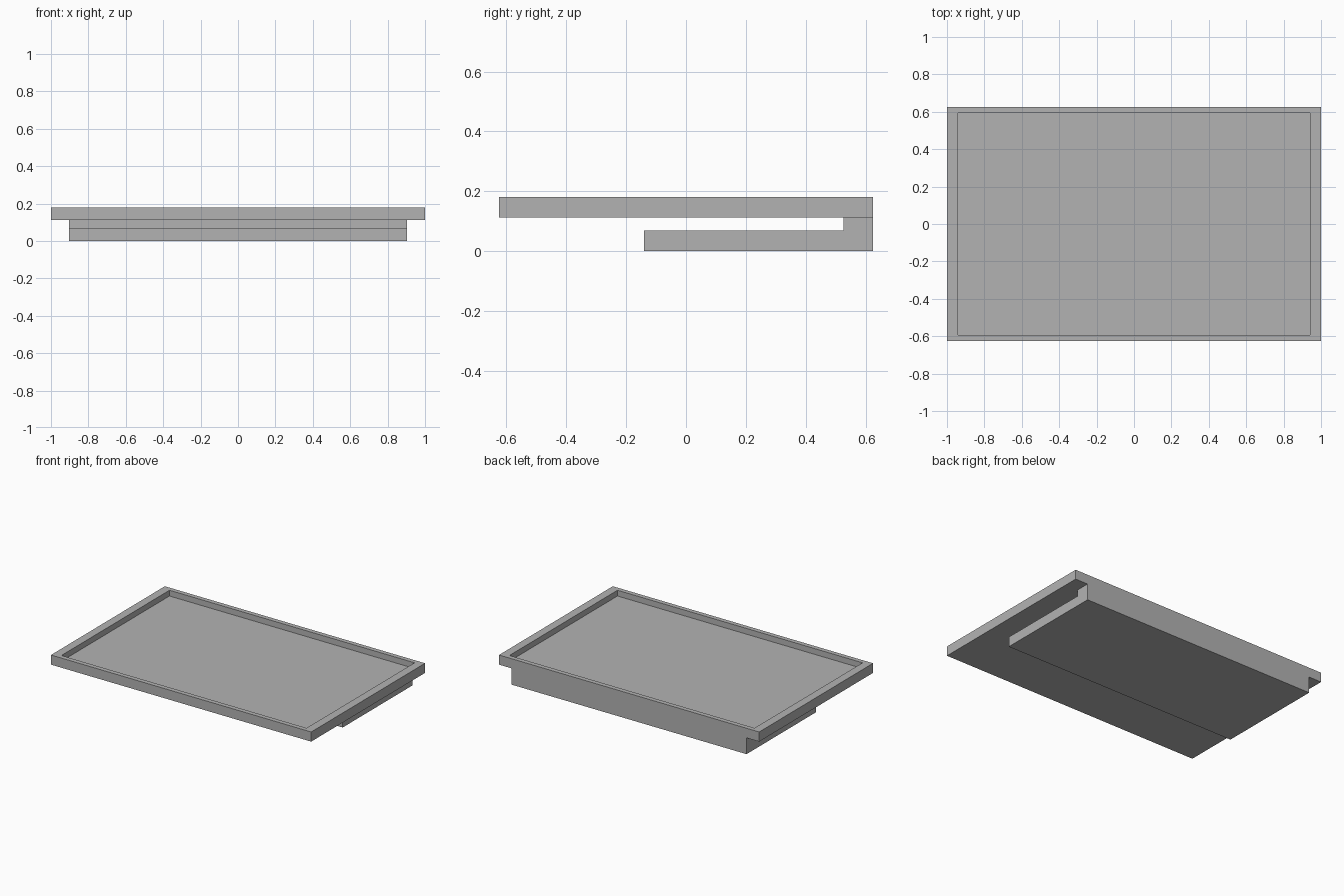
import bpy
import bmesh

cube = bpy.data.objects.get("Cube")
if cube:
    bpy.data.objects.remove(cube, do_unlink=True)

grey = bpy.data.materials.new("plain grey")
grey.use_nodes = True
colour = (0.45, 0.45, 0.45, 1)
grey.diffuse_color = colour
grey.node_tree.nodes["Principled BSDF"].inputs["Base Color"].default_value = colour


def finish(name, bm):
    bmesh.ops.recalc_face_normals(bm, faces=bm.faces)
    mesh = bpy.data.meshes.new(name)
    bm.to_mesh(mesh)
    bm.free()
    mesh.materials.append(grey)
    obj = bpy.data.objects.new(name, mesh)
    bpy.context.collection.objects.link(obj)
    return obj


HALF_X, HALF_Y = 1.0, 0.625
TRAY_BOTTOM, TRAY_TOP = 0.113, 0.18

# Tray: a slab whose top face is inset to a rim and sunk to form the recess
bm = bmesh.new()
bmesh.ops.create_cube(bm, size=1)
for v in bm.verts:
    v.co.x *= 2 * HALF_X
    v.co.y *= 2 * HALF_Y
    v.co.z = TRAY_TOP if v.co.z > 0 else TRAY_BOTTOM
top = max(bm.faces, key=lambda f: f.calc_center_median().z)
bmesh.ops.inset_individual(bm, faces=[top], thickness=0.03)
for v in top.verts:
    v.co.x *= 0.942 / abs(v.co.x)
    v.co.y *= 0.593 / abs(v.co.y)
floor = bmesh.ops.extrude_discrete_faces(bm, faces=[top])["faces"][0]
bmesh.ops.translate(bm, verts=floor.verts, vec=(0, 0, -0.04))
finish("tray", bm)

# Bracket: an L-shaped side profile swept across the width, flush with the back
profile = [(-0.14, 0), (HALF_Y, 0), (HALF_Y, TRAY_BOTTOM),
           (0.527, TRAY_BOTTOM), (0.527, 0.069), (-0.14, 0.069)]
bm = bmesh.new()
side = bm.faces.new([bm.verts.new((-0.903, y, z)) for y, z in profile])
swept = bmesh.ops.extrude_face_region(bm, geom=[side])["geom"]
bmesh.ops.translate(bm, vec=(1.806, 0, 0),
                    verts=[g for g in swept if isinstance(g, bmesh.types.BMVert)])
finish("base_bracket", bm)
